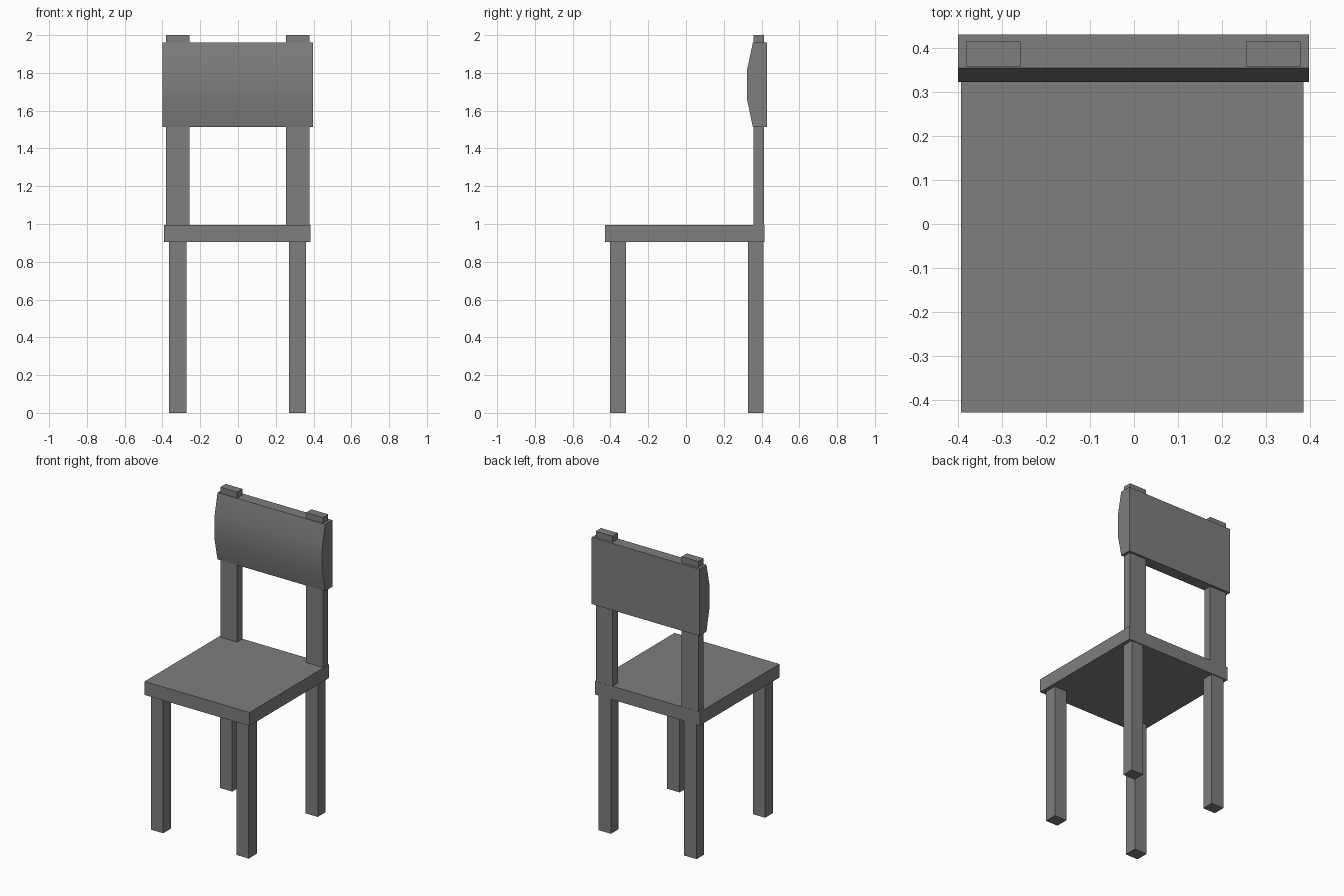
import bpy
import bmesh
import math

cube = bpy.data.objects.get("Cube")
if cube:
    bpy.data.objects.remove(cube, do_unlink=True)

# Single plain grey finish
grey = bpy.data.materials.new("matte_grey")
grey.use_nodes = True
colour = (0.21, 0.21, 0.21, 1)
grey.diffuse_color = colour
grey.node_tree.nodes["Principled BSDF"].inputs["Base Color"].default_value = colour


def extrude_profile(name, profile, x0, x1):
    """Sweep a closed (y, z) profile along x."""
    bm = bmesh.new()
    face = bm.faces.new([bm.verts.new((x0, y, z)) for y, z in profile])
    new = bmesh.ops.extrude_face_region(bm, geom=[face])["geom"]
    verts = [v for v in new if isinstance(v, bmesh.types.BMVert)]
    bmesh.ops.translate(bm, verts=verts, vec=(x1 - x0, 0, 0))
    bmesh.ops.recalc_face_normals(bm, faces=bm.faces)
    mesh = bpy.data.meshes.new(name)
    bm.to_mesh(mesh)
    bm.free()
    mesh.materials.append(grey)
    obj = bpy.data.objects.new(name, mesh)
    bpy.context.collection.objects.link(obj)
    return obj


def box(name, x, y, z):
    profile = [(y[0], z[0]), (y[1], z[0]), (y[1], z[1]), (y[0], z[1])]
    return extrude_profile(name, profile, *x)


# Seat slab
SEAT = (0.905, 0.995)
box("seat", (-0.393, 0.385), (-0.428, 0.415), SEAT)

# Legs and back posts, one set per side
sides = {"right": ((-0.365, -0.273), (-0.381, -0.257)),
         "left": ((0.27, 0.361), (0.254, 0.379))}
for side, (leg_x, post_x) in sides.items():
    box(f"front_leg_{side}", leg_x, (-0.402, -0.317), (0, SEAT[0]))
    box(f"rear_leg_{side}", leg_x, (0.329, 0.409), (0, SEAT[0]))
    box(f"back_post_{side}", post_x, (0.358, 0.414), (SEAT[1], 2.0))

# Backrest with a bowed front
bow = [(0.354, 1.96), (0.323, 1.815), (0.323, 1.66), (0.354, 1.513)]
backrest = extrude_profile("backrest", bow + [(0.43, 1.513), (0.43, 1.96)], -0.4, 0.398)
bpy.ops.object.select_all(action="DESELECT")
backrest.select_set(True)
bpy.context.view_layer.objects.active = backrest
bpy.ops.object.shade_smooth_by_angle(angle=math.radians(30))
